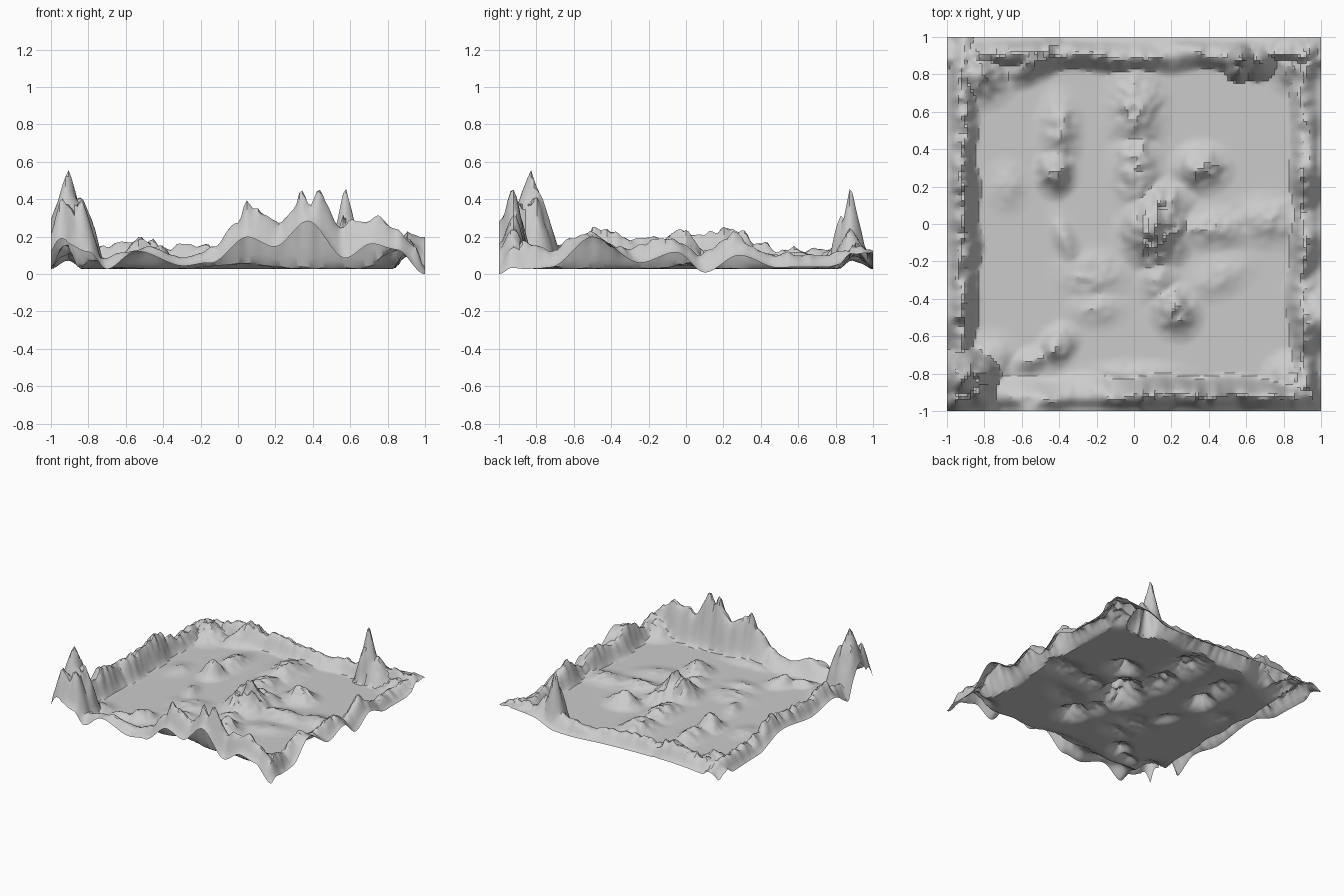
import bpy, bmesh, math
from mathutils import Vector, noise

PLAIN = 0.03   # height of the flat valley floor


def smooth(t):
    t = min(1.0, max(0.0, t))
    return t * t * (3 - 2 * t)


def table(points, t):
    """Eased lookup in a short list of (position, height)."""
    for (a, u), (b, v) in zip(points, points[1:]):
        if t <= b:
            return u + (v - u) * smooth((t - a) / (b - a))
    return points[-1][1]


def rough(x, y, seed):
    """Ridged multiplier around 1 that carves gullies."""
    a = noise.noise(Vector((x, y, seed)))
    b = noise.noise(Vector((x * 2.3, y * 2.3, seed + 7)))
    return 1.08 - 0.5 * abs(a) + 0.2 * b


# Crest and outer-edge heights along each border range
FRONT = [(-1, .12), (-.91, .32), (-.82, .25), (-.73, .06), (-.6, .09), (-.48, .12),
         (-.3, .06), (-.15, .11), (0, .24), (.05, .36), (.1, .31), (.15, .31), (.2, .25),
         (.3, .33), (.35, .42), (.39, .35), (.43, .41), (.48, .32), (.55, .24), (.64, .27),
         (.75, .28), (.85, .21), (.95, .12), (1, .03)]
FRONT_EDGE = [(-1, .1), (-.93, .17), (-.8, .12), (-.7, .02), (-.55, .1), (-.3, .02),
              (-.15, .05), (.05, .2), (.2, .14), (.37, .26), (.57, .06), (.72, .15),
              (.85, .13), (1, .0)]
BACK = [(-1, .06), (-.8, .11), (-.5, .15), (-.2, .12), (.2, .08), (.45, .1), (.58, .17),
        (.75, .13), (.9, .12), (1, .09)]
BACK_EDGE = [(-1, 0), (-.5, .06), (0, .02), (.5, .03), (.7, .08), (1, .09)]
LEFT = [(-1, .12), (-.85, .28), (-.7, .12), (-.6, .14), (-.47, .21), (-.3, .17), (0, .17),
        (.25, .22), (.4, .15), (.5, .1), (.65, .12), (.85, .11), (1, .05)]
LEFT_EDGE = [(-1, .1), (-.85, .17), (-.7, .03), (-.5, .12), (-.2, .06), (.2, .12), (.5, .04), (1, 0)]
RIGHT = [(-1, .03), (-.85, .15), (-.72, .1), (-.55, .18), (-.3, .11), (-.1, .16), (.08, .09),
         (.25, .18), (.45, .09), (.6, .08), (.75, .07), (.9, .12), (1, .1)]
RIGHT_EDGE = [(-1, .0), (-.72, .02), (-.5, .17), (-.25, .04), (-.05, .11), (.1, .01),
              (.28, .1), (.5, .02), (.75, .01), (1, .09)]


def border(t, d, crest, edge, dc, foot, seed, amount=1.0):
    """One mountain range: t along the border, d inward from it."""
    foot += 0.06 * noise.noise(Vector((t * 4, seed, 3)))
    dc += 0.04 * noise.noise(Vector((t * 5, seed, 9)))
    if d >= foot:
        return 0.0
    top = table(crest, t) * (1 + amount * (rough(t * 10, d * 8, seed) - 1))
    low = table(edge, t)
    if d < dc:
        return low + (top - low) * smooth(d / dc)
    return top * (1 - smooth((d - dc) / (foot - dc)))


# Isolated hills: x, y, height, radius x, radius y, rotation
HILLS = [
    (.11, -.03, .20, .16, .18, 0), (.15, .1, .10, .14, .12, 0), (.01, .3, .08, .12, .22, 0),
    (.01, .62, .09, .14, .22, 0), (-.42, .28, .13, .09, .11, 0), (-.4, .5, .08, .1, .18, 0),
    (.36, .3, .11, .13, .11, 0), (.22, -.46, .11, .11, .13, .4), (.13, -.3, .05, .1, .13, .2),
    (.42, -.02, .05, .24, .1, 0), (.72, .02, .05, .2, .12, 0), (.45, -.28, .03, .18, .1, .4),
    (-.41, -.65, .09, .08, .11, -.7), (-.55, -.73, .05, .13, .06, .3),
    (-.22, -.27, .035, .18, .12, 0), (-.37, -.08, .04, .06, .14, .4),
    (-.2, -.45, .03, .14, .09, 0), (-.68, .2, .03, .1, .12, 0), (0, -.8, .03, .25, .06, 0),
    # shoulders that round off the corners of the valley
    (-.5, .9, .17, .2, .09, .6), (-.83, .82, .12, .16, .16, 0), (.86, .86, .1, .13, .13, 0),
    (.86, -.86, .14, .14, .14, 0), (-.76, -.72, .05, .12, .12, 0),
]

# Sharp corner peaks: x, y, height, radius
PEAKS = [(-.91, -.83, .51, .18), (-.84, -.81, .41, .13), (-.94, -.93, .40, .12),
         (-.84, -.9, .38, .12), (.575, .88, .41, .10), (.56, .83, .32, .07), (.66, .88, .22, .12)]


def hills(x, y):
    h = 0.0
    for hx, hy, top, rx, ry, rot in HILLS:
        c, s = math.cos(rot), math.sin(rot)
        u = ((x - hx) * c + (y - hy) * s) / rx
        v = ((y - hy) * c - (x - hx) * s) / ry
        h = max(h, top * (math.exp(-1.5 * (u * u + v * v)) - 0.04))
    return h * rough(x * 12, y * 12, 1.5)


def peaks(x, y):
    h = 0.0
    for px, py, top, r in PEAKS:
        q = math.hypot(x - px, y - py) / r
        h = max(h, top * max(0.0, 1 - q) * (1 + 0.25 * q))
    return h


def height(x, y):
    h = max(
        border(x, y + 1, FRONT, FRONT_EDGE, .075, .21, 11.3, 0.45),
        border(x, 1 - y, BACK, BACK_EDGE, .10, .19, 23.7),
        border(y, x + 1, LEFT, LEFT_EDGE, .08, .18, 37.1),
        border(y, 1 - x, RIGHT, RIGHT_EDGE, .09, .18, 41.9),
        hills(x, y))
    p = peaks(x, y)
    if p > h:
        h += (p - h) * (1 + 0.25 * noise.noise(Vector((x * 20, y * 20, 5))))
    # the rim dips slightly below the floor
    rim = 1 - smooth((1 - max(abs(x), abs(y))) / 0.06)
    h -= 0.03 * rim * (0.5 + 0.5 * math.sin(7 * x + 5 * y))
    return max(0.0, PLAIN + h)


# Terrain sheet
bm = bmesh.new()
bmesh.ops.create_grid(bm, x_segments=128, y_segments=128, size=1.0)
for v in bm.verts:
    v.co.z = height(v.co.x, v.co.y)
low = min(v.co.z for v in bm.verts)
for v in bm.verts:
    v.co.z -= low
for f in bm.faces:
    f.smooth = True
mesh = bpy.data.meshes.new("terrain")
bm.to_mesh(mesh)
bm.free()
terrain = bpy.data.objects.new("terrain", mesh)
bpy.context.collection.objects.link(terrain)

# Keep the steepest crags crisp
bpy.context.view_layer.objects.active = terrain
terrain.select_set(True)
bpy.ops.object.shade_smooth_by_angle(angle=math.radians(30))
